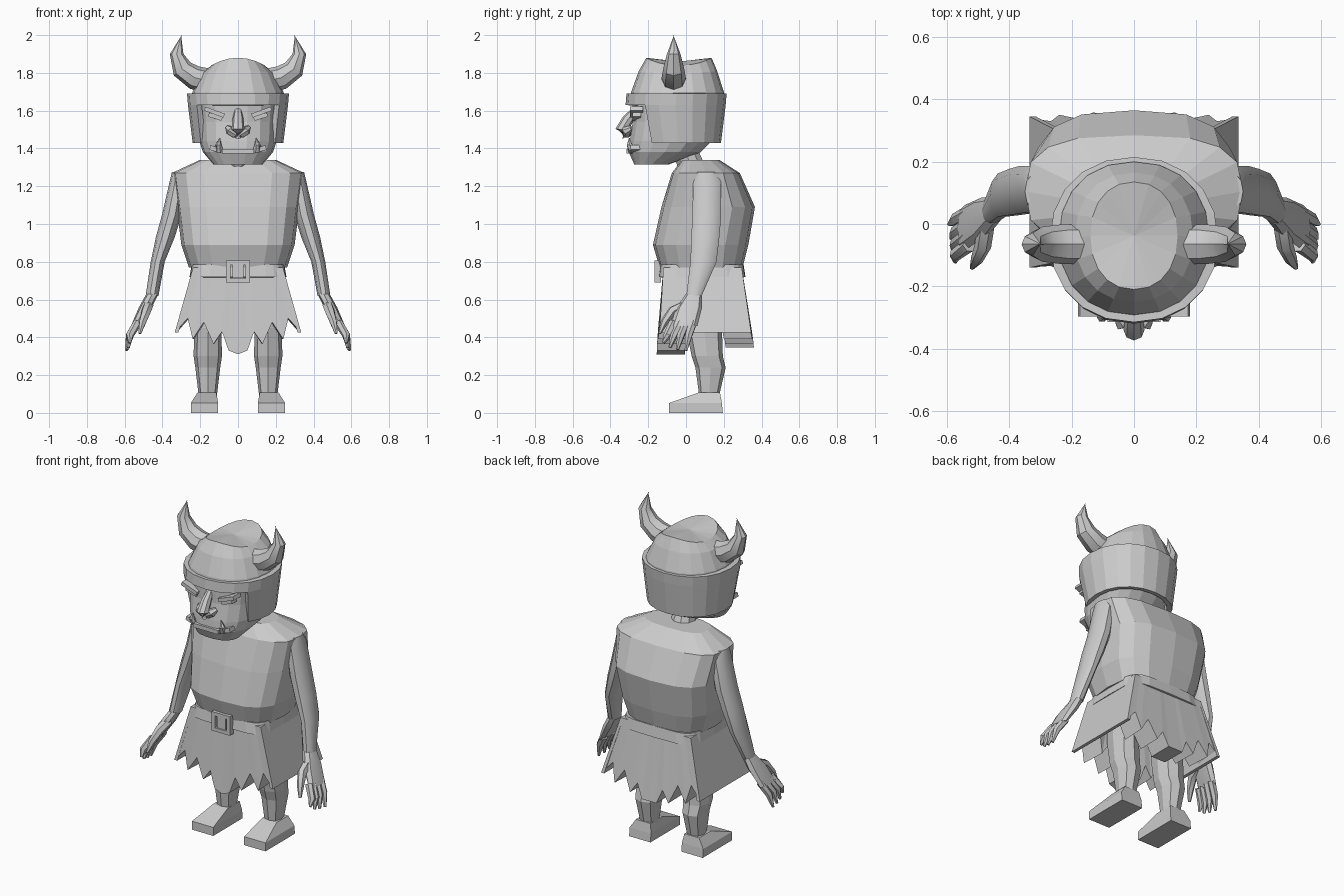
import bpy, bmesh, math
from mathutils import Vector

if "Cube" in bpy.data.objects:
    bpy.data.objects.remove(bpy.data.objects["Cube"])


def finish(name, bm, mirror=False, smooth=False):
    bmesh.ops.remove_doubles(bm, verts=bm.verts, dist=1e-5)
    bmesh.ops.recalc_face_normals(bm, faces=bm.faces)
    me = bpy.data.meshes.new(name)
    bm.to_mesh(me)
    bm.free()
    ob = bpy.data.objects.new(name, me)
    bpy.context.collection.objects.link(ob)
    if mirror:
        ob.modifiers.new("mirror", 'MIRROR').use_clip = False
    if smooth:
        bpy.context.view_layer.objects.active = ob
        ob.select_set(True)
        bpy.ops.object.shade_smooth_by_angle(angle=math.radians(35))
        ob.select_set(False)
    return ob


def loft(name, rings, mirror=False, smooth=False, caps=True, skip=None):
    """Skin closed rings of points; skip(row, face centre) leaves holes."""
    bm = bmesh.new()
    rows = [[bm.verts.new(p) for p in r] for r in rings]
    n = len(rows[0])
    for i, (a, b) in enumerate(zip(rows, rows[1:])):
        for j in range(n):
            k = (j + 1) % n
            q = (a[j], a[k], b[k], b[j])
            mid = sum((v.co for v in q), Vector()) / 4
            if not (skip and skip(i, mid)):
                bm.faces.new(q)
    if caps:
        bm.faces.new(rows[0])
        c = bm.verts.new(sum((v.co for v in rows[-1]), Vector()) / n + Vector((0, 0, 1e-4)))
        for j in range(n):
            bm.faces.new((rows[-1][j], rows[-1][(j + 1) % n], c))
    return finish(name, bm, mirror, smooth)


def ring(z, hx, y0, y1, n=16, e=2.0, cx=0.0, crown=0.0):
    """Horizontal superellipse; crown lifts it along the x = cx line."""
    pts = []
    for i in range(n):
        a = 2 * math.pi * i / n
        c, s = math.cos(a), math.sin(a)
        x = math.copysign(abs(c) ** (2 / e), c)
        y = math.copysign(abs(s) ** (2 / e), s)
        pts.append(Vector((cx + hx * x, (y0 + y1) / 2 + (y1 - y0) / 2 * y,
                           z + crown * (1 - x * x))))
    return pts


def tube(name, path, radii, n=8, mirror=True, smooth=True):
    path = [Vector(p) for p in path]
    rings = []
    for i, p in enumerate(path):
        d = path[min(i + 1, len(path) - 1)] - path[max(i - 1, 0)]
        q = d.to_track_quat('Z', 'Y')
        rings.append([p + q @ Vector((radii[i] * math.cos(2 * math.pi * j / n),
                                      radii[i] * math.sin(2 * math.pi * j / n), 0))
                      for j in range(n)])
    return loft(name, rings, mirror, smooth)


def box(name, c, size, roll=0.0, mirror=False):
    bm = bmesh.new()
    bmesh.ops.create_cube(bm, size=1)
    ca, sa = math.cos(roll), math.sin(roll)
    for v in bm.verts:
        x, y, z = (v.co[i] * size[i] for i in range(3))
        v.co = (c[0] + x * ca - z * sa, c[1] + y, c[2] + x * sa + z * ca)
    return finish(name, bm, mirror)


# Torso and neck
loft("torso", [ring(z, hx, a, b, 16, 2.9) for z, hx, a, b in (
    (.77, .26, -.14, .30), (.89, .30, -.175, .33), (1.09, .325, -.13, .365),
    (1.27, .35, -.075, .285), (1.34, .20, -.02, .175))])
tube("neck", [(0, .04, 1.26), (0, .01, 1.35), (0, -.06, 1.46)], [.08, .07, .08], 10, False)

# Face with jaw, sloping up to the back
face = [ring(z, hx, a, b, 18, 2.4) for z, hx, a, b in (
    (1.315, .13, -.275, -.09), (1.38, .185, -.305, .08), (1.44, .205, -.30, .14),
    (1.54, .21, -.285, .16), (1.68, .22, -.285, .17))]
loft("face", face)

# Helmet dome, and band with an open face
loft("helmet_dome", [ring(z, hx, a, b, 20, 2.2, crown=k) for z, hx, a, b, k in (
    (1.64, .25, -.30, .20, 0), (1.70, .24, -.29, .20, 0), (1.80, .19, -.25, .165, .01),
    (1.84, .14, -.21, .135, .04))])
band = loft("helmet_band", [ring(z, hx, a, b, 20, 2.15) for z, hx, a, b in (
    (1.43, .24, -.27, .185), (1.63, .265, -.32, .21), (1.69, .27, -.315, .215))],
    caps=False, skip=lambda i, m: i == 0 and m.y < -.19)
sol = band.modifiers.new("thickness", 'SOLIDIFY')
sol.thickness, sol.offset = .03, -1

# Horns
tube("horn", [(.14, -.065, 1.755), (.23, -.065, 1.775), (.295, -.065, 1.82),
              (.325, -.065, 1.90), (.30, -.065, 2.0)], [.064, .064, .056, .036, .002])

# Nose, brows, eyes, lips and tusks
tube("nose_bridge", [(0, -.27, 1.60), (0, -.31, 1.55), (0, -.34, 1.50), (0, -.32, 1.46)],
     [.02, .03, .034, .02], 8, False)
tube("nostril", [(.015, -.31, 1.47), (.04, -.315, 1.495), (.055, -.29, 1.51)],
     [.02, .026, .014], 6)
box("brow", (.125, -.262, 1.592), (.11, .07, .022), .35, True)
box("eye", (.12, -.262, 1.568), (.075, .045, .022), .3, True)
box("lower_lip", (0, -.292, 1.385), (.17, .045, .025))
box("lip_corner", (.115, -.268, 1.395), (.07, .05, .025), .3, True)
tube("tusk", [(.095, -.285, 1.385), (.103, -.30, 1.42), (.095, -.30, 1.455)],
     [.02, .016, .002], 6)

# Arms
loft("arm", [ring(z, hx, a, b, 10, 2.2, cx) for z, cx, hx, a, b in (
    (1.275, .315, .035, .05, .16), (1.22, .318, .045, .035, .19), (1.05, .35, .052, .03, .19),
    (.93, .385, .05, .025, .18), (.80, .425, .037, .02, .165), (.62, .455, .034, 0, .085))],
    mirror=True, smooth=True)

# Hands
loft("palm", [ring(z, hx, a, b, 8, 2.4, cx) for z, cx, hx, a, b in (
    (.63, .453, .032, 0, .085), (.56, .49, .034, -.05, .085), (.46, .545, .022, -.085, .06))],
    mirror=True, smooth=True)
for i, (y0, y1, z1) in enumerate(((.038, 0, .33), (.0, -.045, .335), (-.035, -.085, .345),
                                  (-.068, -.12, .37))):
    x1 = .592 - .006 * i
    tube("finger_%d" % (i + 1), [(.53, y0, .48), (.573, (y0 + y1) / 2 - .005, .41), (x1, y1, z1)],
         [.023, .021, .008], 6)
tube("thumb", [(.475, .0, .57), (.485, -.07, .54), (.505, -.115, .48), (.52, -.14, .42)],
     [.028, .027, .02, .008], 6)

# Skirt: ragged front and back panels, plain sides
half = [(.335, .425), (.285, .50), (.24, .39), (.19, .48), (.13, .365), (.085, .43), (.05, .33)]
hem = [(-x, z) for x, z in half] + [(0, .31)] + half[::-1]
for name, s, top_y, hem_y, low in (("skirt_front", 1, -.12, -.155, .31),
                                   ("skirt_back", -1, .295, .36, .345)):
    cols = []
    for x, z in hem:
        z = max(z, low)
        t = (.77 - z) / .40                       # distance down the slope
        f = min(t, 1)
        px = x * (.70 + .30 * min(1, (.77 - z) / .345))
        if abs(x) == .335:
            px = x
        y = top_y + (hem_y - top_y) * f + s * .012 * (x / .335) ** 2
        cols.append([(x * .71, top_y, .77), (px, y, z),
                     (px * .97, y + s * .15, z), (x * .69, top_y + s * .12, .77)])
    loft(name, cols)
loft("skirt_side", [[(.238, y0, .77), (.335, y1, .425), (.315, y1, .425), (.22, y0, .77)]
                    for y0, y1 in ((-.12, -.14), (.295, .345))], mirror=True)

# Belt and square buckle
belt = loft("belt", [ring(z, hx, a, b, 24, 5) for z, hx, a, b in (
    (.72, .257, -.145, .315), (.785, .245, -.135, .305))], caps=False)
sol = belt.modifiers.new("thickness", 'SOLIDIFY')
sol.thickness, sol.offset = .03, -1
for z in (.70, .795):
    box("buckle_bar", (0, -.15, z), (.125, .035, .022))
box("buckle_post", (.051, -.15, .748), (.023, .035, .09), 0, True)
box("buckle_plate", (0, -.148, .748), (.06, .03, .07))

# Legs and wedge feet
loft("leg", [ring(z, hx, a, b, 8, 2.5, .16) for z, hx, a, b in (
    (.09, .048, .07, .175), (.24, .066, .05, .21), (.30, .075, .03, .195),
    (.45, .072, 0, .19), (.66, .075, 0, .19))], mirror=True)


def rect(z, x0, x1, y0, y1):
    return [(x0, y0, z), (x1, y0, z), (x1, y1, z), (x0, y1, z)]


loft("foot", [rect(0, .105, .25, -.09, .195), rect(.052, .105, .25, -.09, .19),
              rect(.107, .115, .215, .065, .18)], mirror=True)
